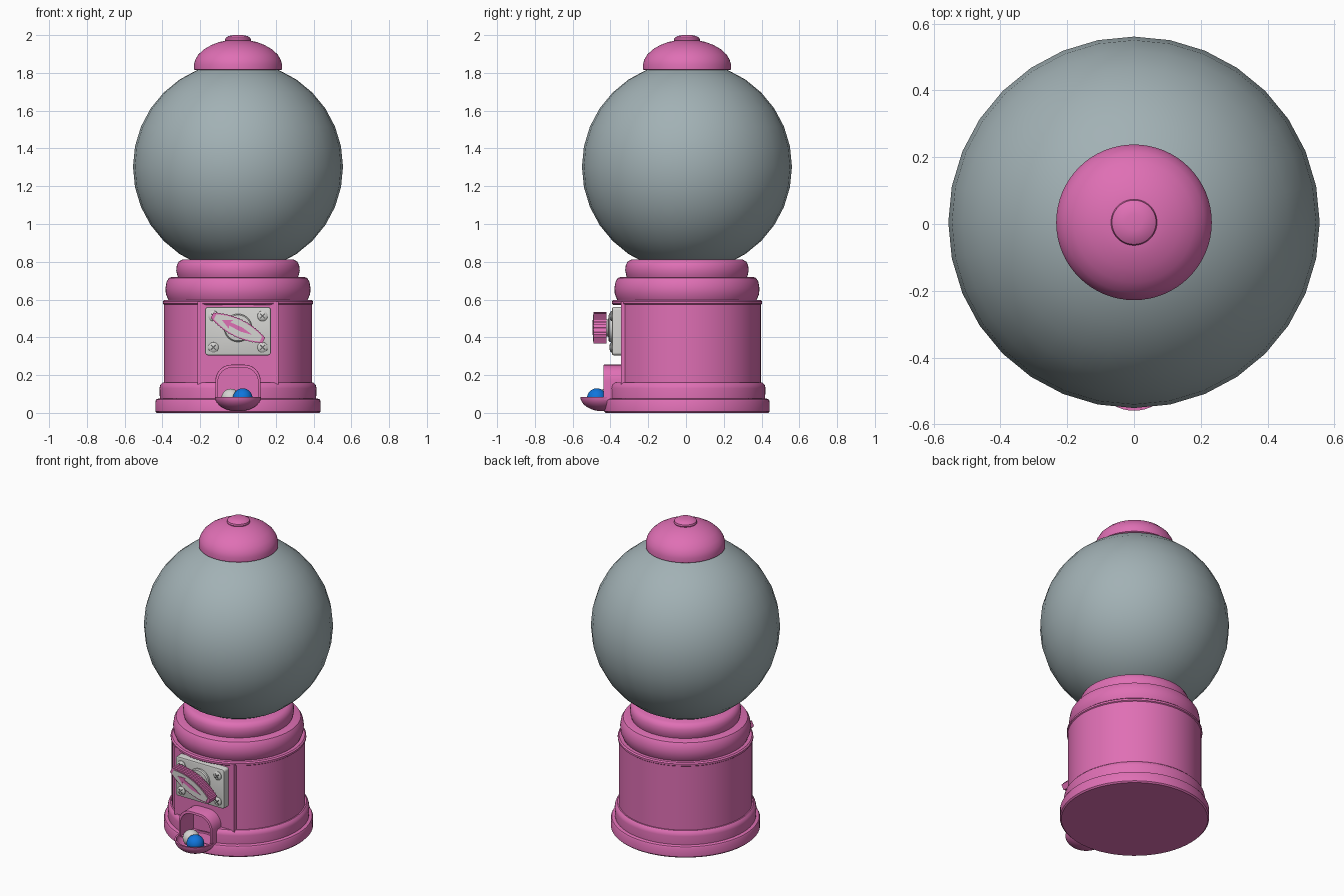
import bpy, bmesh, math
from mathutils import Matrix, Vector

if "Cube" in bpy.data.objects:
    bpy.data.objects.remove(bpy.data.objects["Cube"])

CY = 0.005  # y of the main axis


def material(name, rgb):
    m = bpy.data.materials.new(name)
    m.diffuse_color = (*rgb, 1)
    m.use_nodes = True
    m.node_tree.nodes["Principled BSDF"].inputs["Base Color"].default_value = m.diffuse_color
    return m


PINK = material("pink", (0.74, 0.16, 0.46))
GLASS = material("grey_glass", (0.36, 0.44, 0.46))
METAL = material("light_metal", (0.66, 0.66, 0.64))
DARK = material("dark_slot", (0.12, 0.12, 0.12))
BLUE = material("blue", (0.005, 0.18, 0.72))


def make(name, bm, mat):
    bmesh.ops.remove_doubles(bm, verts=bm.verts, dist=1e-5)
    bmesh.ops.recalc_face_normals(bm, faces=bm.faces)
    me = bpy.data.meshes.new(name)
    bm.to_mesh(me)
    bm.free()
    me.materials.append(mat)
    ob = bpy.data.objects.new(name, me)
    bpy.context.collection.objects.link(ob)
    return ob


def lathe(name, prof, mat, loc=(0, CY, 0), n=64, forward=False, cut=None):
    """Revolve (r, z) points; forward turns the axis towards the front."""
    bm = bmesh.new()
    prof = [(0, prof[0][1])] + prof + [(0, prof[-1][1])]
    rings = [[bm.verts.new((r * math.cos(2 * math.pi * i / n), r * math.sin(2 * math.pi * i / n), z))
              for i in range(n)] for r, z in prof]
    for a, b in zip(rings, rings[1:]):
        for i in range(n):
            j = (i + 1) % n
            bm.faces.new((a[i], a[j], b[j], b[i]))
    bmesh.ops.dissolve_degenerate(bm, dist=1e-5, edges=bm.edges)
    bmesh.ops.remove_doubles(bm, verts=bm.verts, dist=1e-5)
    if forward:
        bm.transform(Matrix.Rotation(math.pi / 2, 4, 'X'))
    bm.transform(Matrix.Translation(loc))
    if cut is not None:  # flat front
        res = bmesh.ops.bisect_plane(bm, geom=bm.verts[:] + bm.edges[:] + bm.faces[:],
                                     plane_co=(0, cut, 0), plane_no=(0, -1, 0), clear_outer=True)
        bmesh.ops.holes_fill(bm, edges=[e for e in bm.edges if e.is_boundary])
    return make(name, bm, mat)


def prism(name, pts, y0, y1, mat, centre=(0, 0), angle=0, bevel=0):
    """Extrude an (x, z) outline from y0 (front) to y1 (back)."""
    bm = bmesh.new()
    c, s = math.cos(angle), math.sin(angle)
    pts = [(centre[0] + x * c - z * s, centre[1] + x * s + z * c) for x, z in pts]
    f = bm.faces.new([bm.verts.new((x, y0, z)) for x, z in pts])
    ext = bmesh.ops.extrude_face_region(bm, geom=[f])
    bmesh.ops.translate(bm, vec=(0, y1 - y0, 0),
                        verts=[v for v in ext['geom'] if isinstance(v, bmesh.types.BMVert)])
    if bevel:
        edges = [e for e in bm.edges if all(abs(v.co.y - y0) < 1e-6 for v in e.verts)]
        bmesh.ops.bevel(bm, geom=edges, offset=bevel, segments=2, profile=0.5, affect='EDGES')
    return make(name, bm, mat)


def rounded(w, z0, z1, r_top, r_bot=0):
    """Outline of a box with rounded corners."""
    pts = []
    for cx, cz, r, a0 in ((w - r_top, z1 - r_top, r_top, 0), (-w + r_top, z1 - r_top, r_top, 90),
                          (-w + r_bot, z0 + r_bot, r_bot, 180), (w - r_bot, z0 + r_bot, r_bot, 270)):
        for k in range(9 if r else 1):
            a = math.radians(a0 + k * 90 / 8)
            pts.append((cx + r * math.cos(a), cz + r * math.sin(a)))
    return pts


def ball(name, loc, r, mat, seg=32):
    bm = bmesh.new()
    bmesh.ops.create_uvsphere(bm, u_segments=seg, v_segments=seg // 2, radius=r,
                              matrix=Matrix.Translation(loc))
    return make(name, bm, mat)


# base tiers, body and collars
lathe("base_disc", [(0.43, 0), (0.438, 0.008), (0.438, 0.062), (0.433, 0.071), (0.424, 0.075)], PINK)
tier = lathe("base_tier", [(0.413, 0.06), (0.416, 0.13), (0.412, 0.148), (0.40, 0.16)], PINK)
body = lathe("body", [(0.392, 0.15), (0.392, 0.58)], PINK, cut=-0.33)
lathe("body_lip", [(0.39, 0.572), (0.398, 0.578), (0.398, 0.59), (0.39, 0.597)], PINK)
lathe("lower_collar", [(0.365, 0.59), (0.372, 0.605), (0.382, 0.63), (0.384, 0.66),
                       (0.378, 0.695), (0.366, 0.714), (0.35, 0.72)], PINK)
lathe("upper_collar", [(0.315, 0.71), (0.322, 0.73), (0.327, 0.755), (0.324, 0.78),
                       (0.315, 0.80), (0.295, 0.812)], PINK)
panel = prism("front_panel", [(-0.214, 0.15), (0.214, 0.15), (0.214, 0.59), (-0.214, 0.59)],
              -0.345, -0.30, PINK)

# globe and cap
ball("globe", (0, CY, 1.303), 0.556, GLASS)
lathe("cap", [(0.228, 1.815), (0.233, 1.818), (0.233, 1.845), (0.226, 1.87), (0.21, 1.897),
              (0.18, 1.925), (0.14, 1.948), (0.10, 1.963), (0.06, 1.972)], PINK)
lathe("cap_knob", [(0.062, 1.96), (0.069, 1.975), (0.066, 1.985), (0.05, 1.995), (0.025, 2.0)], PINK, n=48)

# spout hood with a tunnel cut through hood, panel, body and tier
hood = prism("spout_hood", rounded(0.12, 0.07, 0.255, 0.085), -0.437, -0.31, PINK, bevel=0.004)
cutter = prism("tunnel_cutter", rounded(0.106, 0.0756, 0.24, 0.075), -0.6, -0.305, PINK)
cutter.hide_render = True
for ob in (tier, body, panel, hood):
    mod = ob.modifiers.new("tunnel", 'BOOLEAN')
    mod.operation, mod.solver, mod.object = 'DIFFERENCE', 'EXACT', cutter
    bpy.context.view_layer.objects.active = ob
    bpy.ops.object.modifier_apply(modifier="tunnel")
bpy.data.objects.remove(cutter)

# tray bowl and the balls in it
arc = [math.radians(a) for a in range(0, 91, 9)]
bowl = [(0.122 * math.sin(a), 0.085 - 0.077 * math.cos(a)) for a in arc]
bowl += [(0.112 * math.sin(a), 0.085 - 0.067 * math.cos(a)) for a in reversed(arc)]
lathe("spout_tray", bowl[1:-1], PINK, loc=(0, -0.437, 0), n=48)
ball("blue_ball", (0.025, -0.472, 0.078), 0.052, BLUE)
ball("grey_ball", (-0.038, -0.425, 0.078), 0.05, METAL)

# coin plate with corner screws
prism("coin_plate", rounded(0.174, 0.305, 0.56, 0.015, 0.015), -0.392, -0.34, METAL, bevel=0.008)
for sx in (-1, 1):
    for z in (0.347, 0.513):
        lathe("plate_screw", [(0.028, -0.01), (0.027, 0.004), (0.02, 0.010), (0.01, 0.012)], METAL,
              loc=(sx * 0.13, -0.392, z), n=24, forward=True)
        for k in (1, -1):
            prism("screw_slot", [(-0.018, -0.003), (0.018, -0.003), (0.018, 0.003), (-0.018, 0.003)],
                  -0.4055, -0.398, DARK, (sx * 0.13, z), k * math.pi / 4)

# dial hub, ribbed handle, face and arrow
C, TILT = (0, 0.45), math.radians(-26)
lathe("dial_hub", [(0.074, 0), (0.074, 0.012), (0.068, 0.018), (0.045, 0.02), (0.045, 0.045)], METAL,
      loc=(0, -0.392, 0.45), n=48, forward=True)


def lens(length, mid, end, rib, n=36):
    pts = []
    for side in (1, -1):
        for i in range(n + 1):
            t = side * (1 - 2 * i / n)
            w = end + (mid - end) * (1 - t * t) + (rib if i % 2 else 0)
            pts.append((t * length, side * w))
    return pts


prism("dial_handle", lens(0.152, 0.05, 0.018, -0.004), -0.49, -0.42, PINK, C, TILT)
prism("handle_face", lens(0.135, 0.042, 0.014, 0), -0.493, -0.485, METAL, C, TILT)
prism("handle_arrow", [(-0.095, 0), (-0.04, 0.026), (-0.05, 0.009), (0.02, 0.012), (0.085, 0),
                       (0.02, -0.012), (-0.05, -0.009), (-0.04, -0.026)], -0.496, -0.49, PINK, C, TILT)

# smooth shading with sharp edges kept
bpy.ops.object.select_all(action='SELECT')
bpy.ops.object.shade_smooth_by_angle(angle=math.radians(35))
